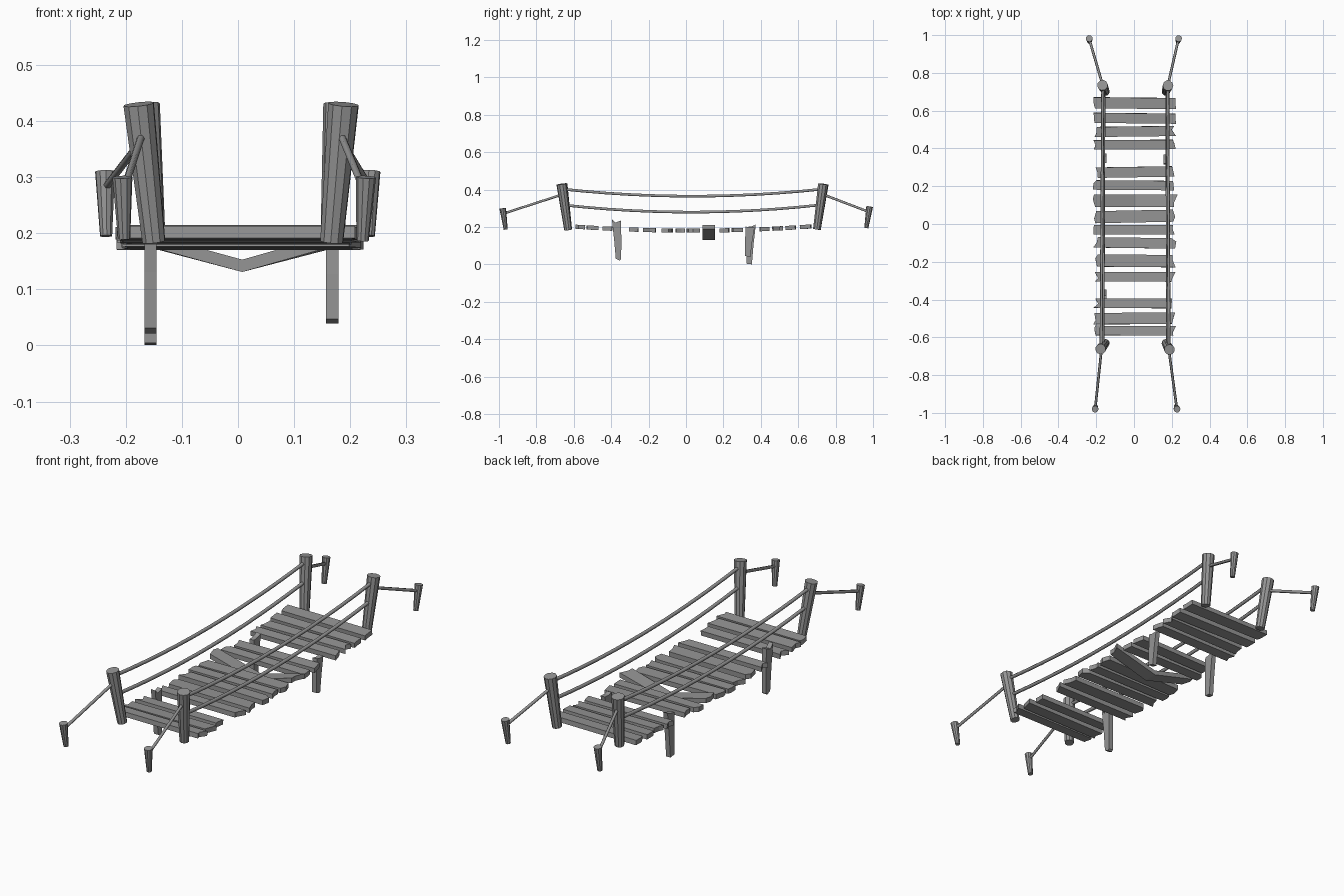
import bpy, bmesh, math, random
from mathutils import Vector, Matrix

random.seed(4)
cube = bpy.data.objects.get("Cube")
if cube:
    bpy.data.objects.remove(cube, do_unlink=True)

GREY = (0.3, 0.3, 0.3, 1)
wood = bpy.data.materials.new("weathered_grey")
wood.use_nodes = True
wood.diffuse_color = GREY
wood.node_tree.nodes["Principled BSDF"].inputs["Base Color"].default_value = GREY


def add_object(name, data):
    obj = bpy.data.objects.new(name, data)
    bpy.context.collection.objects.link(obj)
    data.materials.append(wood)
    return obj


def finish(name, bm):
    bmesh.ops.recalc_face_normals(bm, faces=bm.faces)
    mesh = bpy.data.meshes.new(name)
    bm.to_mesh(mesh)
    bm.free()
    return add_object(name, mesh)


def tapered_post(name, base, top, r_base, r_top):
    """Ten-sided post leaning from base to top."""
    base, top = Vector(base), Vector(top)
    axis = top - base
    bm = bmesh.new()
    bmesh.ops.create_cone(bm, cap_ends=True, segments=10, radius1=r_base,
                          radius2=r_top, depth=axis.length)
    turn = axis.to_track_quat('Z', 'Y').to_matrix().to_4x4()
    bm.transform(Matrix.Translation((base + top) / 2) @ turn)
    return finish(name, bm)


def rope(name, start, end, sag, radius, steps):
    """Tube hanging in a parabola between two points."""
    start, end = Vector(start), Vector(end)
    curve = bpy.data.curves.new(name, 'CURVE')
    curve.dimensions = '3D'
    curve.bevel_depth = radius
    curve.bevel_resolution = 1
    curve.use_fill_caps = True
    spline = curve.splines.new('POLY')
    spline.points.add(steps)
    for i, point in enumerate(spline.points):
        t = i / steps
        p = start.lerp(end, t)
        p.z -= sag * 4 * t * (1 - t)
        point.co = (*p, 1)
    return add_object(name, curve)


def plank(name, left, right, width, matrix, jag=0.014, dip=0.0, thick=0.022):
    """Board along x with splintered ends; dip bends its middle down."""
    def j():
        return random.uniform(-jag, jag)
    mid, h = (left + right) / 2, width / 2
    bm = bmesh.new()
    m0, m1 = (bm.verts.new((mid, s * h, -thick / 2 - dip)) for s in (-1, 1))
    for x in (left, right):
        ends = [bm.verts.new((x + j(), k * h, -thick / 2))
                for k in (-1, random.uniform(-0.4, 0.4), 1)]
        bm.faces.new([m0, *ends, m1])
    bmesh.ops.recalc_face_normals(bm, faces=bm.faces)
    grown = bmesh.ops.extrude_face_region(bm, geom=list(bm.faces), use_keep_orig=True)
    verts = [g for g in grown["geom"] if isinstance(g, bmesh.types.BMVert)]
    bmesh.ops.translate(bm, verts=verts, vec=(0, 0, thick))
    inner = [f for f in bm.faces if all(abs(v.co.x - mid) < 1e-5 for v in f.verts)]
    bmesh.ops.delete(bm, geom=inner, context='FACES_ONLY')
    bm.transform(matrix)
    return finish(name, bm)


# Four leaning main posts: (base, top)
posts = {
    ("front", "right"): ((-0.15, -0.63, 0.185), (-0.177, -0.662, 0.43)),
    ("front", "left"): ((0.167, -0.63, 0.185), (0.188, -0.665, 0.43)),
    ("back", "right"): ((-0.15, 0.70, 0.188), (-0.167, 0.735, 0.43)),
    ("back", "left"): ((0.168, 0.70, 0.188), (0.18, 0.733, 0.43)),
}
# Four ground stakes: (base, top)
stakes = {
    ("front", "right"): ((-0.203, -0.964, 0.19), (-0.206, -0.98, 0.3)),
    ("front", "left"): ((0.222, -0.964, 0.187), (0.228, -0.98, 0.3)),
    ("back", "right"): ((-0.235, 0.964, 0.195), (-0.237, 0.982, 0.31)),
    ("back", "left"): ((0.233, 0.964, 0.195), (0.236, 0.982, 0.31)),
}


def along(ends, t):
    return Vector(ends[0]).lerp(Vector(ends[1]), t)


for (end, side), ends in posts.items():
    tapered_post(f"{end}_{side}_post", *ends, 0.021, 0.028)
    stake = stakes[end, side]
    tapered_post(f"{end}_{side}_stake", *stake, 0.011, 0.018)
    rope(f"{end}_{side}_anchor_rope", along(ends, 0.78), along(stake, 0.75), 0, 0.007, 1)

# Sagging hand ropes
for side in ("left", "right"):
    front, back = posts["front", side], posts["back", side]
    for label, t in (("upper", 0.89), ("lower", 0.54)):
        rope(f"{side}_{label}_hand_rope", along(front, t), along(back, t),
             0.038, 0.008, 12)


def deck_height(y):
    return 0.181 + 0.055 * (y - 0.03) ** 2


# Deck planks: (centre y, width)
deck = [(0.64, 0.058), (0.56, 0.053), (0.49, 0.053), (0.42, 0.05), (0.275, 0.055),
        (0.205, 0.05), (0.04, 0.064), (-0.03, 0.05), (-0.10, 0.055), (-0.195, 0.065),
        (-0.28, 0.05), (-0.42, 0.05), (-0.50, 0.06), (-0.565, 0.05)]
for i, (y, width) in enumerate(deck):
    place = (Matrix.Translation((0, y, deck_height(y)))
             @ Matrix.Rotation(random.uniform(-0.02, 0.02), 4, 'Z')
             @ Matrix.Rotation(0.11 * (y - 0.03), 4, 'X'))
    plank(f"deck_plank_{i + 1}", -0.203, 0.211, width, place)

# Snapped plank folded into a V
plank("snapped_plank", -0.205, 0.22, 0.066, Matrix.Translation((0, 0.122, 0.2)),
      dip=0.058)

# Broken boards dangling in the gaps: (x, y, top z, bottom z, lean)
dangling = [(-0.156, -0.365, 0.235, 0.03, 0.06), (-0.156, 0.342, 0.205, 0.012, -0.06),
            (0.168, 0.335, 0.205, 0.045, -0.1)]
for i, (x, y, top, bottom, lean) in enumerate(dangling):
    half = (top - bottom) / 2
    place = (Matrix.Translation((x, y, (top + bottom) / 2))
             @ Matrix.Rotation(lean, 4, 'X')
             @ Matrix.Rotation(math.pi / 2, 4, 'Y'))
    board = plank(f"dangling_board_{i + 1}", -half, half, 0.044, place, jag=0.012)
    # Narrow the splintered lower end
    for v in board.data.vertices:
        drop = max(0, min(1, (top - v.co.z) / (top - bottom)))
        v.co.y = y + (v.co.y - y) * (1.1 - 0.45 * drop)
